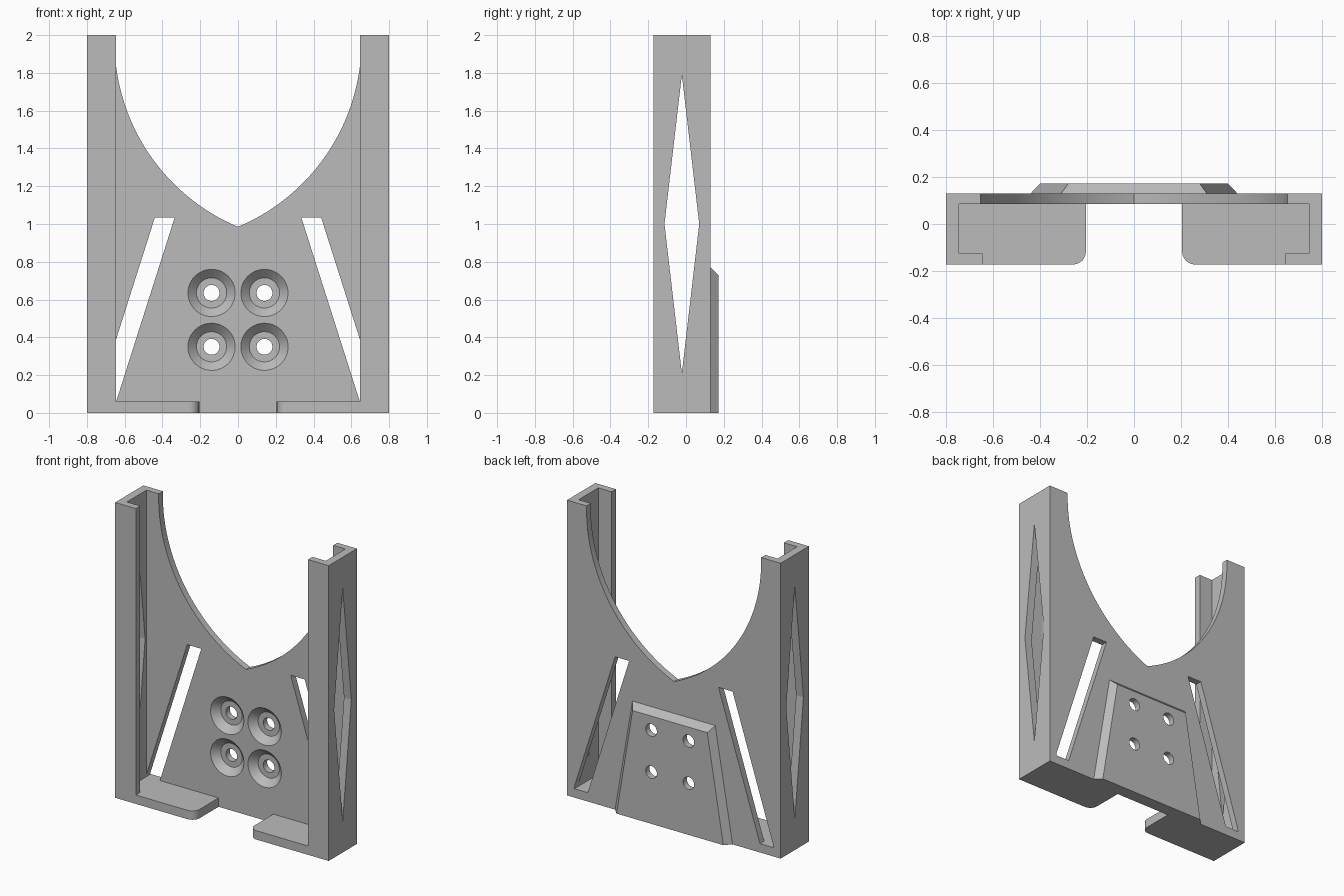
import bpy, bmesh, math

cube = bpy.data.objects.get("Cube")
if cube:
    bpy.data.objects.remove(cube, do_unlink=True)

grey = bpy.data.materials.new("plain_grey")
grey.use_nodes = True
grey.diffuse_color = (0.5, 0.5, 0.5, 1)
grey.node_tree.nodes["Principled BSDF"].inputs["Base Color"].default_value = (0.5, 0.5, 0.5, 1)

# Main dimensions
HALF_W, WALL_X, LIP_X = 0.80, 0.745, 0.645
FRONT, LIP_Y, PLATE_Y, BACK, PAD_Y = -0.172, -0.125, 0.085, 0.13, 0.172
HEIGHT, FLOOR = 2.0, 0.06


def solid(name, ring_a, ring_b):
    """Closed solid lofted between two matching rings of 3D points."""
    bm = bmesh.new()
    a = [bm.verts.new(p) for p in ring_a]
    b = [bm.verts.new(p) for p in ring_b]
    bm.faces.new(a)
    bm.faces.new(b)
    n = len(a)
    for i in range(n):
        j = (i + 1) % n
        bm.faces.new((a[i], a[j], b[j], b[i]))
    bmesh.ops.recalc_face_normals(bm, faces=bm.faces)
    mesh = bpy.data.meshes.new(name)
    bm.to_mesh(mesh)
    bm.free()
    mesh.materials.append(grey)
    obj = bpy.data.objects.new(name, mesh)
    bpy.context.collection.objects.link(obj)
    return obj


def prism_z(name, pts, z0, z1):
    return solid(name, [(x, y, z0) for x, y in pts], [(x, y, z1) for x, y in pts])


def prism_y(name, pts, y0, y1):
    return solid(name, [(x, y0, z) for x, z in pts], [(x, y1, z) for x, z in pts])


def disc(x, z, y, r, n=48):
    return [(x + r * math.cos(math.tau * i / n), y, z + r * math.sin(math.tau * i / n))
            for i in range(n)]


def flip(pts, s):
    return [(s * p, q) for p, q in pts]


def cut(obj, cutters):
    bpy.context.view_layer.objects.active = obj
    for c in cutters:
        mod = obj.modifiers.new("cut", "BOOLEAN")
        mod.operation, mod.solver, mod.object = "DIFFERENCE", "EXACT", c
        bpy.ops.object.modifier_apply(modifier=mod.name)
        bpy.data.objects.remove(c, do_unlink=True)


def smooth(obj):
    bpy.ops.object.select_all(action="DESELECT")
    obj.select_set(True)
    bpy.context.view_layer.objects.active = obj
    bpy.ops.object.shade_smooth_by_angle(angle=math.radians(25))


SIDES = (("left", 1), ("right", -1))
HOLES = [(x, z) for x in (-0.14, 0.14) for z in (0.35, 0.635)]

# Back plate with pointed arch opening, slanted slots and countersinks
plate = prism_y("back_plate", [(-WALL_X, 0), (WALL_X, 0), (WALL_X, HEIGHT), (-WALL_X, HEIGHT)],
                PLATE_Y, BACK)
cx, cz, r = -0.4147, 1.97, 1.0687
start, end, steps = math.atan2(0.985 - cz, -cx), math.asin(0.08 / r), 48
arc = [(cx + r * math.cos(t), cz + r * math.sin(t))
       for t in (start + (end - start) * i / steps for i in range(steps + 1))]
arc[0] = (0, arc[0][1])
opening = arc + flip(arc[:0:-1], -1)
cutters = [prism_y("opening_cutter", opening, 0, 0.3)]
slot = [(0.335, 1.035), (0.44, 1.035), (0.75, FLOOR), (0.645, FLOOR)]
for side, s in SIDES:
    cutters.append(prism_y("slot_cutter", flip(slot, s), 0, 0.3))
for x, z in HOLES:
    cutters.append(solid("countersink_cutter", disc(x, z, PLATE_Y - 0.01, 0.135),
                         disc(x, z, BACK + 0.01, 0.07)))
cut(plate, cutters)
smooth(plate)

# Tapered mounting pad on the back, with screw holes
pad = solid("mounting_pad",
            [(x, BACK, z) for x, z in ((-0.44, 0), (0.44, 0), (0.31, 0.77), (-0.31, 0.77))],
            [(x, PAD_Y, z) for x, z in ((-0.40, 0), (0.40, 0), (0.28, 0.73), (-0.28, 0.73))])
cut(pad, [solid("hole_cutter", disc(x, z, 0, 0.042), disc(x, z, 0.3, 0.042)) for x, z in HOLES])
smooth(pad)

for side, s in SIDES:
    # Side rail: outer wall with front lip and a diamond window
    rail = prism_z(side + "_rail", flip([(WALL_X, BACK), (HALF_W, BACK), (HALF_W, FRONT),
                                         (LIP_X, FRONT), (LIP_X, LIP_Y), (WALL_X, LIP_Y)], s),
                   0, HEIGHT)
    diamond = [(-0.022, 0.21), (0.07, 1.0), (-0.022, 1.79), (-0.114, 1.0)]
    cut(rail, [solid("diamond_cutter", [(s * 0.7, y, z) for y, z in diamond],
                     [(s * 0.9, y, z) for y, z in diamond])])

    # Floor ledge with a rounded inner front corner
    rad = 0.055
    corner = [(0.205 + rad - rad * math.cos(t), FRONT + rad - rad * math.sin(t))
              for t in (math.pi / 2 * i / 10 for i in range(11))]
    outline = [(0.205, PLATE_Y)] + corner + [(LIP_X, FRONT), (LIP_X, LIP_Y),
                                             (WALL_X, LIP_Y), (WALL_X, PLATE_Y)]
    smooth(prism_z(side + "_floor_ledge", flip(outline, s), 0, FLOOR))
